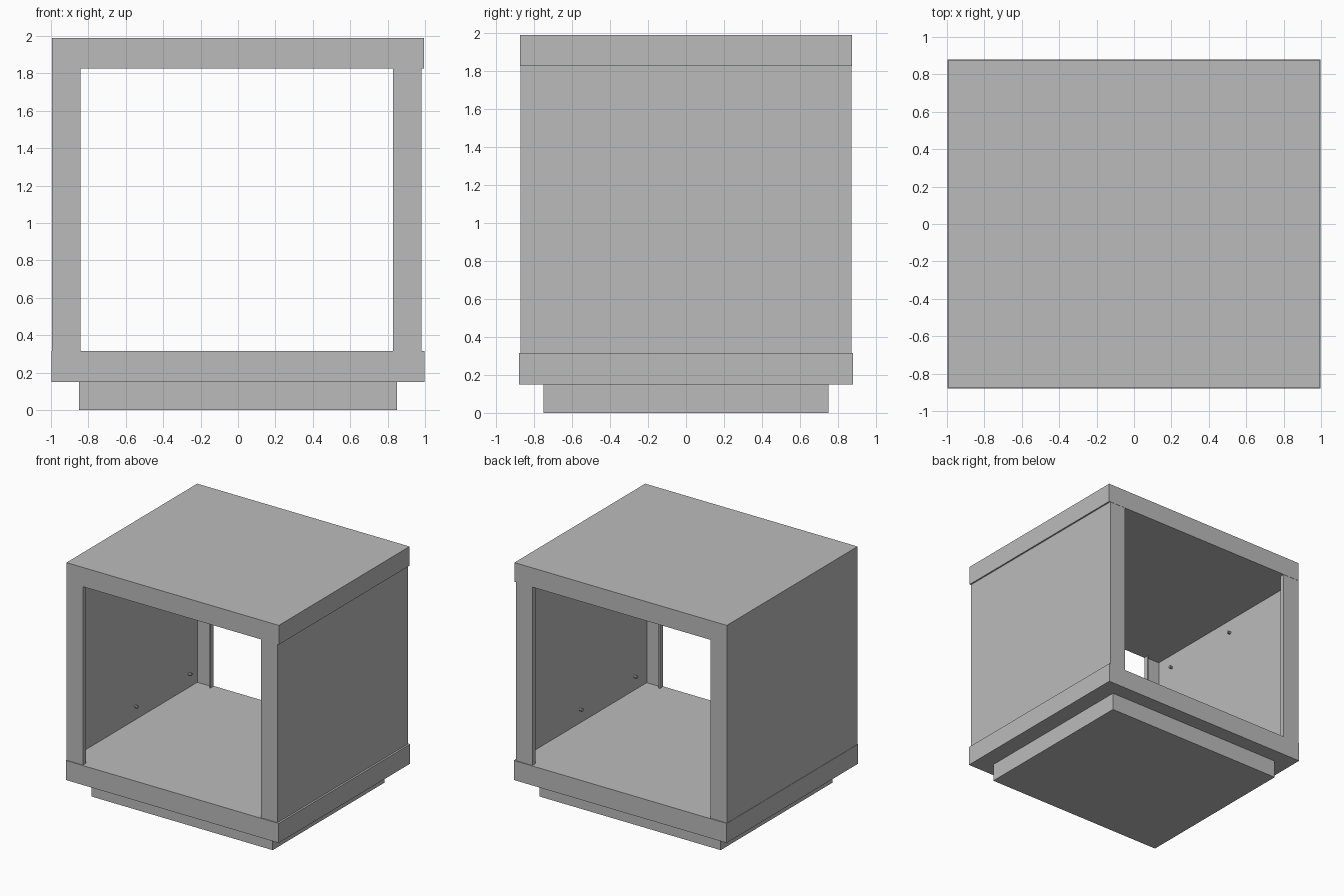
import bpy
import bmesh
from mathutils import Matrix, Vector

cube = bpy.data.objects.get("Cube")
if cube:
    bpy.data.objects.remove(cube, do_unlink=True)

grey = bpy.data.materials.new("painted grey metal")
grey.use_nodes = True
colour = (0.5, 0.5, 0.5, 1)
grey.diffuse_color = colour
grey.node_tree.nodes["Principled BSDF"].inputs["Base Color"].default_value = colour


def finish(name, bm):
    bmesh.ops.recalc_face_normals(bm, faces=bm.faces)
    mesh = bpy.data.meshes.new(name)
    bm.to_mesh(mesh)
    bm.free()
    mesh.materials.append(grey)
    obj = bpy.data.objects.new(name, mesh)
    bpy.context.collection.objects.link(obj)
    return obj


def box(name, half_x, half_y, low, high):
    bm = bmesh.new()
    size = Matrix.Diagonal((2 * half_x, 2 * half_y, high - low, 1))
    bmesh.ops.create_cube(bm, size=1, matrix=Matrix.Translation((0, 0, (low + high) / 2)) @ size)
    return finish(name, bm)


# Plinth and the two slabs
box("plinth", 0.85, 0.75, 0, 0.15)
box("bottom_slab", 0.998, 0.88, 0.15, 0.315)
box("top_slab", 0.995, 0.875, 1.827, 1.99)


# Folded sheet side panel: outer wall, end flanges and short return lips
def side_panel(name, side, outer):
    inner, gauge, depth, lip = outer - 0.153, 0.01, 0.873, 0.04
    half = [(outer, depth), (inner, depth), (inner, depth - lip),
            (inner + gauge, depth - lip), (inner + gauge, depth - gauge),
            (outer - gauge, depth - gauge)]
    outline = half + [(x, -y) for x, y in reversed(half)]
    bm = bmesh.new()
    base = bm.faces.new([bm.verts.new((side * x, y, 0.315)) for x, y in outline])
    lifted = bmesh.ops.extrude_face_region(bm, geom=[base])["geom"]
    verts = [v for v in lifted if isinstance(v, bmesh.types.BMVert)]
    bmesh.ops.translate(bm, verts=verts, vec=Vector((0, 0, 1.512)))
    finish(name, bm)

    # Small fixing pins on the inside of the wall
    for level, z in (("lower", 0.43), ("upper", 1.71)):
        bm = bmesh.new()
        for y in (-0.7, 0.03, 0.75):
            place = Matrix.Translation((side * (outer - 0.02), y, z))
            bmesh.ops.create_cone(bm, cap_ends=True, segments=8, radius1=0.012, radius2=0.012,
                                  depth=0.03, matrix=place @ Matrix.Rotation(1.5708, 4, "Y"))
        finish(f"{name}_{level}_pins", bm)


side_panel("left_panel", 1, 0.982)
side_panel("right_panel", -1, 0.995)
